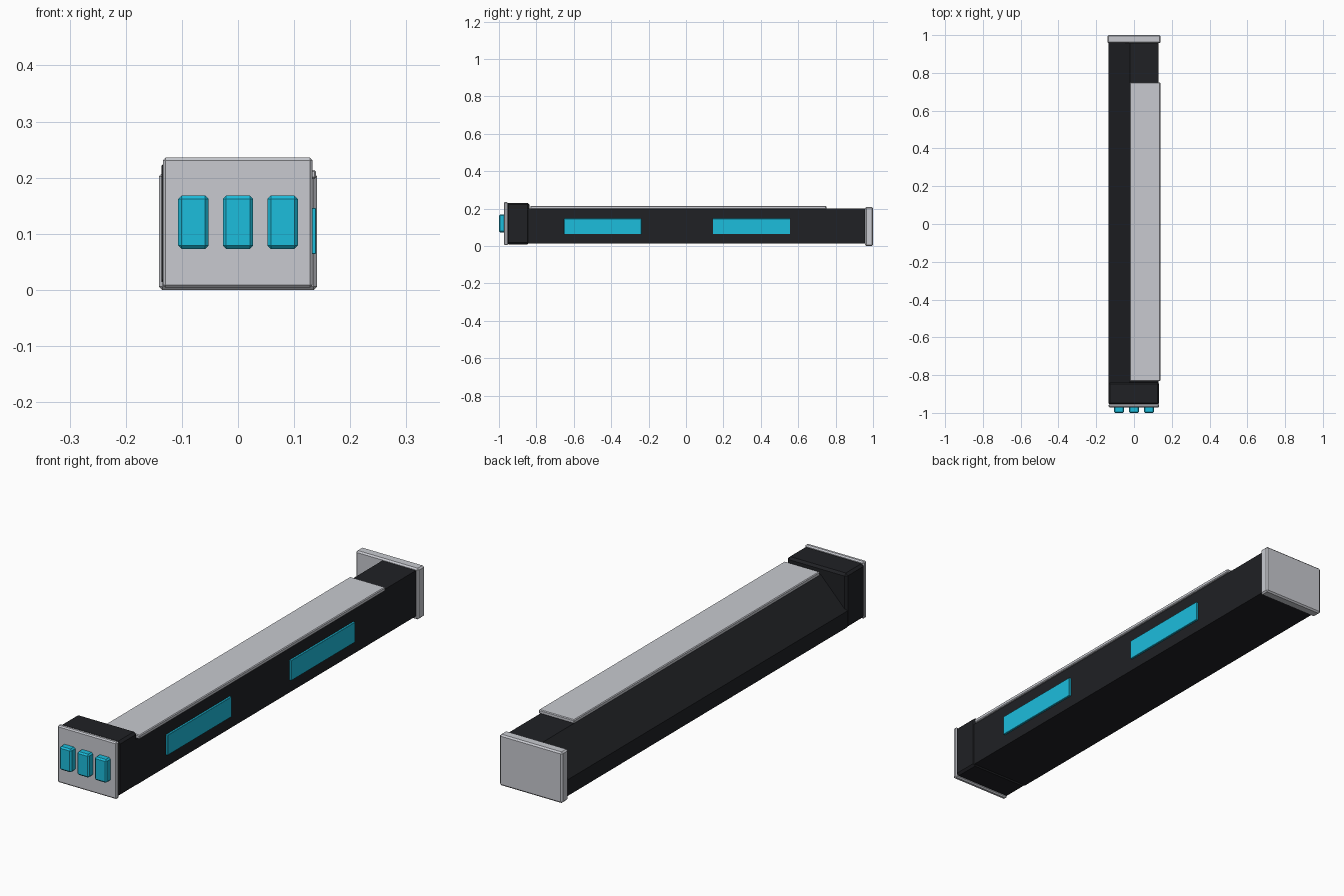
import bpy, bmesh

if "Cube" in bpy.data.objects:
    bpy.data.objects.remove(bpy.data.objects["Cube"])

def material(name, rgb):
    m = bpy.data.materials.new(name)
    m.diffuse_color = (*rgb, 1)
    m.use_nodes = True
    m.node_tree.nodes["Principled BSDF"].inputs["Base Color"].default_value = m.diffuse_color
    return m

BLACK = material("black", (0.014, 0.015, 0.018))
SILVER = material("silver", (0.58, 0.59, 0.63))
CYAN = material("cyan", (0.012, 0.51, 0.72))

def finish(name, bm, mat, bevel=0.0):
    bmesh.ops.recalc_face_normals(bm, faces=bm.faces)
    if bevel:
        bmesh.ops.bevel(bm, geom=bm.edges[:], offset=bevel, segments=1,
                        affect='EDGES', profile=0.5)
    me = bpy.data.meshes.new(name)
    bm.to_mesh(me)
    bm.free()
    me.materials.append(mat)
    ob = bpy.data.objects.new(name, me)
    bpy.context.collection.objects.link(ob)
    return ob

def box(name, x, y, z, mat, bevel=0.0):
    """Box from (min, max) ranges, with chamfered edges."""
    bm = bmesh.new()
    bmesh.ops.create_cube(bm, size=1)
    for v in bm.verts:
        v.co = [r[0] + (c + 0.5) * (r[1] - r[0]) for c, r in zip(v.co, (x, y, z))]
    return finish(name, bm, mat, bevel)

def prism(name, profile, y0, y1, mat):
    """Closed prism: an x-z profile carried along y."""
    bm = bmesh.new()
    a, b = ([bm.verts.new((x, y, z)) for x, z in profile] for y in (y0, y1))
    bm.faces.new(a)
    bm.faces.new(b)
    n = len(profile)
    for i in range(n):
        j = (i + 1) % n
        bm.faces.new((a[i], a[j], b[j], b[i]))
    return finish(name, bm, mat)

# Long body with one sloping upper side
prism("body", [(-0.136, 0.014), (0.131, 0.014), (0.131, 0.2),
               (-0.02, 0.2), (-0.136, 0.08)], -0.845, 0.965, BLACK)

# Top cover and rear end plate
box("top_cover", (-0.021, 0.139), (-0.832, 0.75), (0.198, 0.214), SILVER, 0.003)
box("rear_plate", (-0.141, 0.141), (0.958, 1.0), (0.0, 0.208), SILVER, 0.006)

# Front head, face plate and buttons
box("head", (-0.136, 0.133), (-0.957, -0.838), (0.009, 0.231), BLACK, 0.009)
box("face_plate", (-0.134, 0.133), (-0.972, -0.953), (0.004, 0.236), SILVER, 0.005)
for i in (-1, 0, 1):
    cx = i * 0.0795
    box(f"button_{i + 2}", (cx - 0.027, cx + 0.027), (-1.0, -0.966),
        (0.073, 0.168), CYAN, 0.006)

# Side light panels
for i, y in enumerate((-0.445, 0.35)):
    box(f"side_panel_{i + 1}", (0.127, 0.139), (y - 0.206, y + 0.206),
        (0.064, 0.146), CYAN, 0.001)
